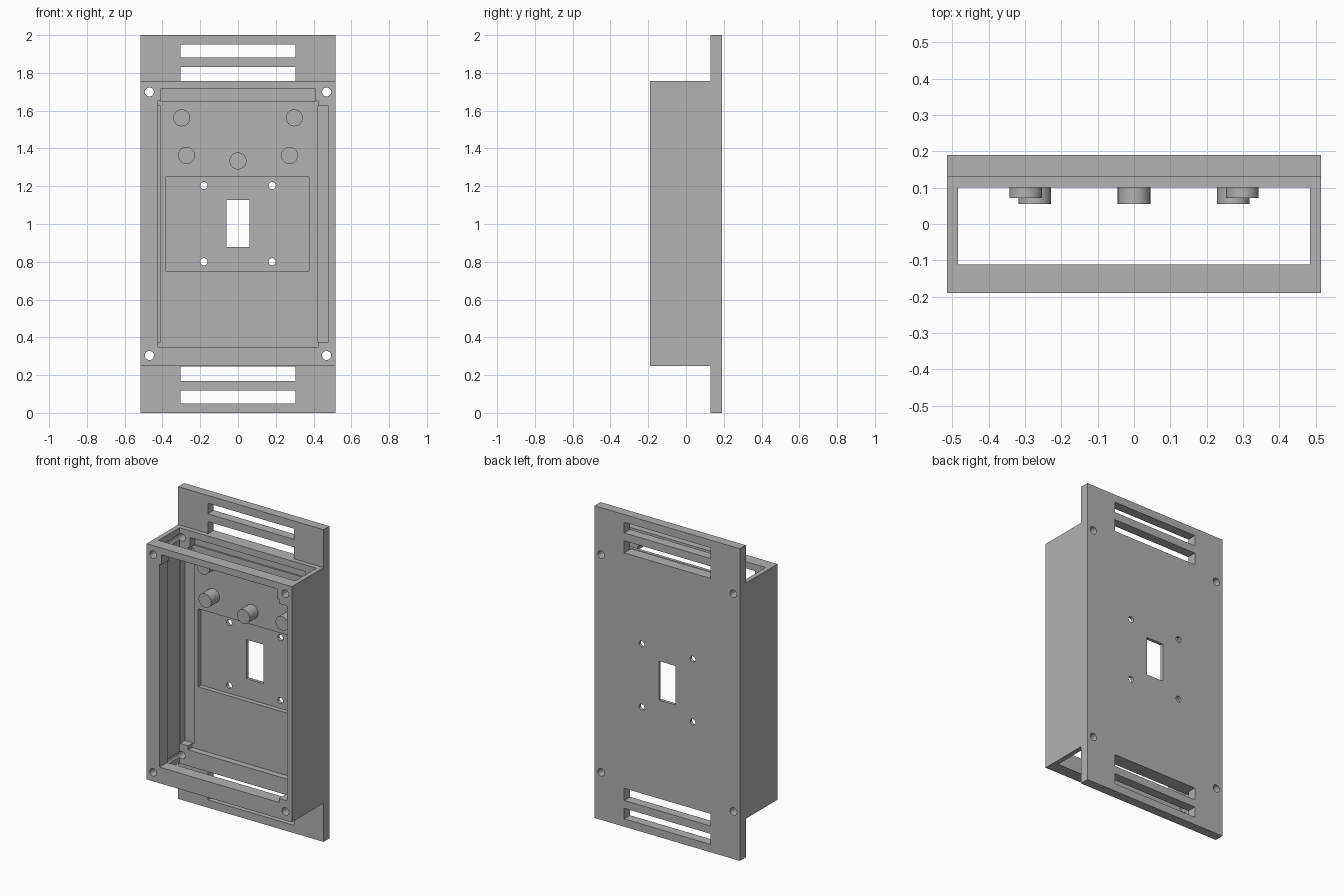
import bpy
import bmesh
from math import radians
from mathutils import Matrix

old = bpy.data.objects.get("Cube")
if old:
    bpy.data.objects.remove(old)

grey = bpy.data.materials.new("plain grey")
grey.use_nodes = True
colour = (0.445, 0.445, 0.445, 1)
grey.diffuse_color = colour
grey.node_tree.nodes["Principled BSDF"].inputs["Base Color"].default_value = colour


def finish(name, bm):
    bmesh.ops.recalc_face_normals(bm, faces=bm.faces)
    mesh = bpy.data.meshes.new(name)
    bm.to_mesh(mesh)
    bm.free()
    mesh.materials.append(grey)
    ob = bpy.data.objects.new(name, mesh)
    bpy.context.collection.objects.link(ob)
    return ob


def block(name, x, y, z):
    bm = bmesh.new()
    bmesh.ops.create_cube(bm, size=1)
    for v in bm.verts:
        v.co = [lo + (c + 0.5) * (hi - lo) for c, (lo, hi) in zip(v.co, (x, y, z))]
    return finish(name, bm)


def rod(name, x, z, radius, y):
    bm = bmesh.new()
    place = Matrix.Translation((x, sum(y) / 2, z)) @ Matrix.Rotation(radians(90), 4, "X")
    bmesh.ops.create_cone(bm, cap_ends=True, segments=32, radius1=radius,
                          radius2=radius, depth=y[1] - y[0], matrix=place)
    return finish(name, bm)


# Body: side profile of tall back plate and shallower box, extruded across x
HALF = 0.515
FRONT, STEP, BACK = -0.19, 0.13, 0.19
LOW, HIGH = 0.247, 1.757
profile = [(BACK, 0), (BACK, 2), (STEP, 2), (STEP, HIGH),
           (FRONT, HIGH), (FRONT, LOW), (STEP, LOW), (STEP, 0)]
bm = bmesh.new()
face = bm.faces.new([bm.verts.new((-HALF, y, z)) for y, z in profile])
side = bmesh.ops.extrude_face_region(bm, geom=[face])["geom"]
bmesh.ops.translate(bm, vec=(2 * HALF, 0, 0),
                    verts=[g for g in side if isinstance(g, bmesh.types.BMVert)])
body = finish("mount_body", bm)

# Cutters
FLOOR, NOTCH, POCKET = 0.14, 0.15, 0.17
OUT, THROUGH = -0.3, 0.3
cutters = [
    block("tube_cut", (-0.485, 0.485), (-0.112, 0.1), (0.1, 1.9)),
    block("opening_cut", (-0.423, 0.423), (OUT, FLOOR), (0.35, 1.65)),
    block("top_notch_cut", (-0.41, 0.41), (OUT, NOTCH), (1.65, 1.714)),
    block("side_notch_cut", (0.42, 0.48), (OUT, NOTCH), (0.376, 1.624)),
    block("inner_notch_cut", (-0.48, -0.41), (0.0, NOTCH), (0.376, 1.624)),
    block("pocket_cut", (-0.38, 0.376), (0.05, POCKET), (0.75, 1.25)),
    block("window_cut", (-0.06, 0.06), (0.1, THROUGH), (0.877, 1.127)),
]
# Strap slots, mirrored top and bottom
for lo, hi in ((0.05, 0.118), (0.168, 0.246)):
    for z in ((lo, hi), (2 - hi, 2 - lo)):
        cutters.append(block("slot_cut", (-0.305, 0.305), (0.12, THROUGH), z))
# Screw holes
for sx in (-1, 1):
    for z in (0.304, 1.699):
        cutters.append(rod("corner_hole_cut", sx * 0.469, z, 0.024, (OUT, THROUGH)))
    for z in (0.8, 1.203):
        cutters.append(rod("small_hole_cut", sx * 0.181, z, 0.019, (0.12, THROUGH)))

for c in cutters:
    c.hide_render = True
    mod = body.modifiers.new(c.name, "BOOLEAN")
    mod.operation = "DIFFERENCE"
    mod.solver = "EXACT"
    mod.object = c

# Bake the cuts and drop the cutters
graph = bpy.context.evaluated_depsgraph_get()
baked = bpy.data.meshes.new_from_object(body.evaluated_get(graph))
body.modifiers.clear()
body.data = baked
for c in cutters:
    bpy.data.objects.remove(c)

# Round support pegs on the inner floor
pegs = [rod("centre_peg", 0, 1.334, 0.045, (0.055, 0.145))]
for sx, word in ((-1, "right"), (1, "left")):
    pegs.append(rod(word + "_upper_peg", sx * 0.298, 1.562, 0.045, (0.072, 0.145)))
    pegs.append(rod(word + "_lower_peg", sx * 0.273, 1.363, 0.045, (0.055, 0.145)))

# Smooth the round walls, keep hard edges
bpy.ops.object.select_all(action="DESELECT")
for ob in [body] + pegs:
    ob.select_set(True)
bpy.context.view_layer.objects.active = body
bpy.ops.object.shade_smooth_by_angle(angle=radians(30))
